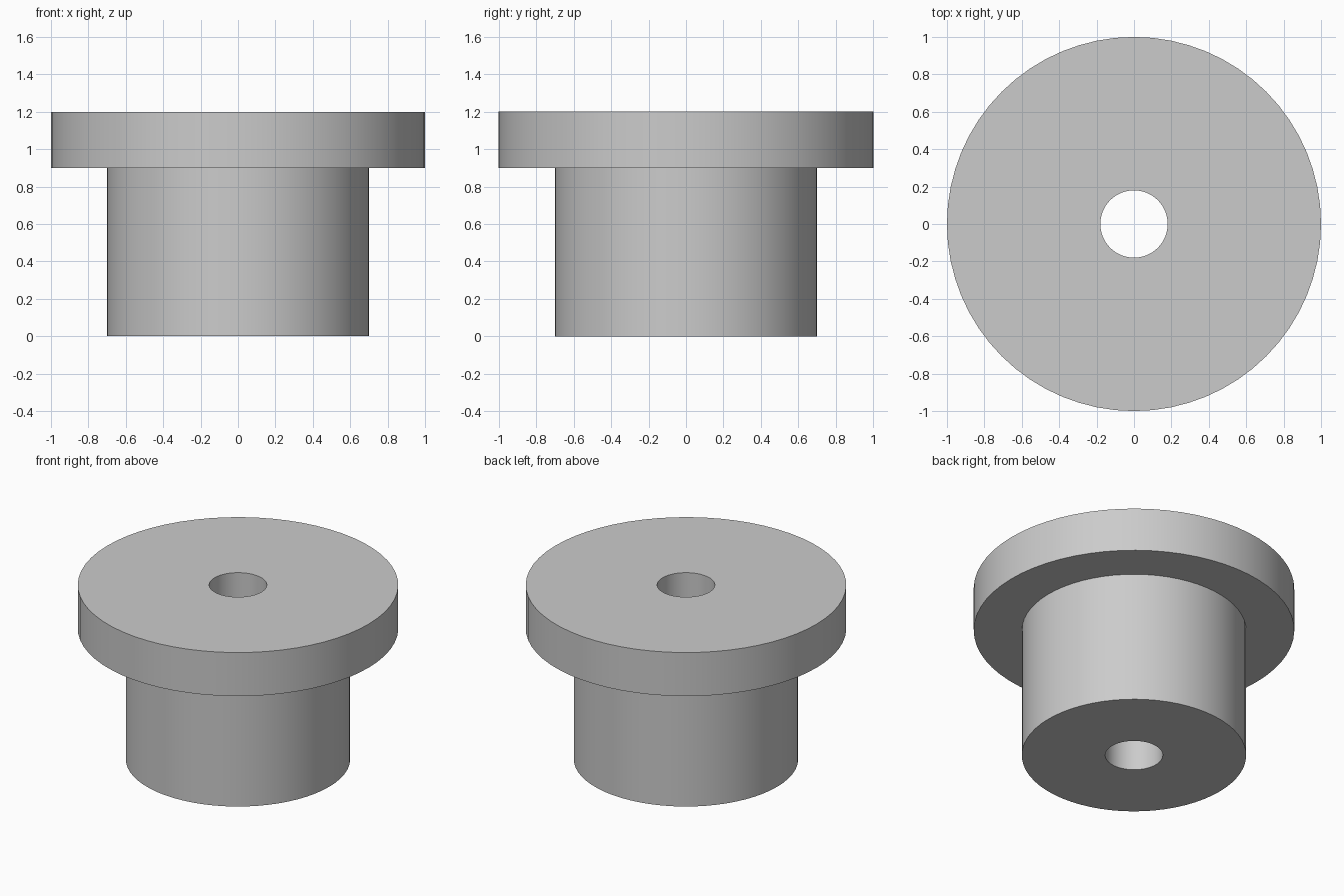
import bpy
import bmesh
from math import cos, sin, tau, radians

cube = bpy.data.objects.get("Cube")
if cube:
    bpy.data.objects.remove(cube, do_unlink=True)

SEGMENTS = 64
BORE, BODY, FLANGE = 0.18, 0.70, 1.0
SHOULDER, TOP = 0.90, 1.20

# Plain grey metal
grey = bpy.data.materials.new("grey metal")
grey.use_nodes = True
color = (0.6, 0.6, 0.6, 1)
grey.diffuse_color = color
grey.node_tree.nodes["Principled BSDF"].inputs["Base Color"].default_value = color


def lathe(name, profile):
    """Revolve a closed (radius, height) profile around z."""
    bm = bmesh.new()
    rings = []
    for r, z in profile:
        angles = [tau * i / SEGMENTS for i in range(SEGMENTS)]
        rings.append([bm.verts.new((r * cos(a), r * sin(a), z)) for a in angles])
    for k, low in enumerate(rings):
        high = rings[(k + 1) % len(rings)]
        for i in range(SEGMENTS):
            j = (i + 1) % SEGMENTS
            bm.faces.new((low[i], low[j], high[j], high[i]))
    bmesh.ops.recalc_face_normals(bm, faces=bm.faces)
    mesh = bpy.data.meshes.new(name)
    bm.to_mesh(mesh)
    bm.free()
    mesh.materials.append(grey)
    obj = bpy.data.objects.new(name, mesh)
    bpy.context.collection.objects.link(obj)
    return obj


# Flanged bushing: body, wide flange and through bore in one profile
bushing = lathe("flanged_bushing", [
    (BORE, 0), (BODY, 0), (BODY, SHOULDER),
    (FLANGE, SHOULDER), (FLANGE, TOP), (BORE, TOP),
])

# Smooth walls with sharp rims
bpy.ops.object.select_all(action="DESELECT")
bushing.select_set(True)
bpy.context.view_layer.objects.active = bushing
bpy.ops.object.shade_smooth_by_angle(angle=radians(30))
